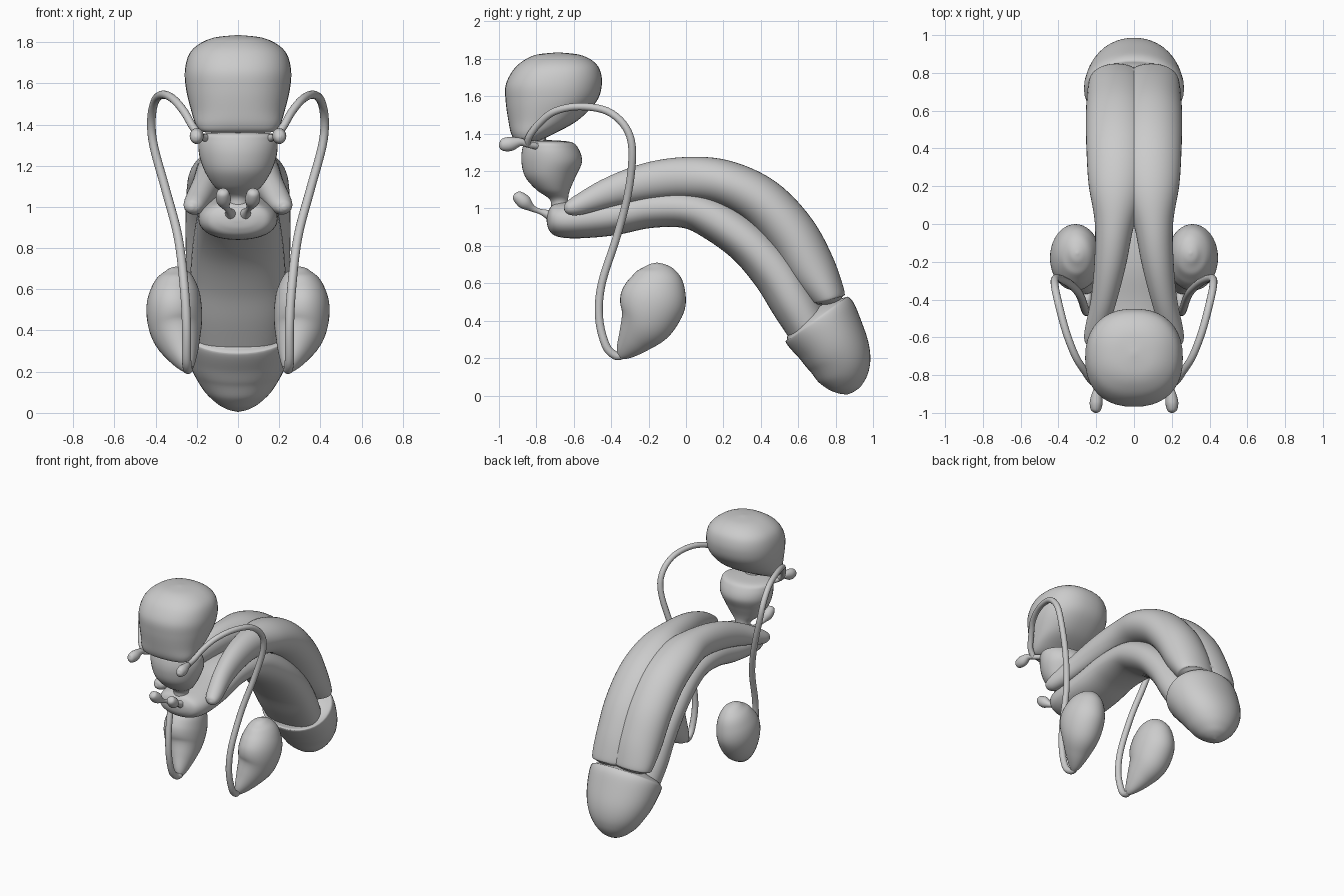
import bpy, bmesh, math
from mathutils import Vector


def spline(rows, steps):
    """Catmull-Rom through rows of numbers."""
    out = []
    n = len(rows)
    for i in range(n - 1):
        p0, p1, p2, p3 = (rows[max(0, min(n - 1, i + k))] for k in (-1, 0, 1, 2))
        for s in range(steps):
            t = s / steps
            out.append([0.5 * (2 * b + (c - a) * t + (2 * a - 5 * b + 4 * c - d) * t * t
                               + (3 * b - a - 3 * c + d) * t ** 3)
                        for a, b, c, d in zip(p0, p1, p2, p3)])
    out.append(list(rows[-1]))
    return out


def loft(name, rows, mirror=False, upright=False, power=2.0, sides=40, steps=6):
    """Skin rows of (x, y, z, half width, half depth) with superellipse rings."""
    pts = spline(rows, steps)
    pos = [Vector(p[:3]) for p in pts]
    bm = bmesh.new()
    rings = []
    for i, p in enumerate(pts):
        tan = pos[min(i + 1, len(pos) - 1)] - pos[max(i - 1, 0)]
        tan = Vector((0, 0, 1)) if upright else tan.normalized()
        u = Vector((1, 0, 0))
        u = (u - tan * u.dot(tan)).normalized()
        v = tan.cross(u)
        ring = []
        for k in range(sides):
            a = 2 * math.pi * k / sides
            c, s = math.cos(a), math.sin(a)
            c = math.copysign(abs(c) ** (2 / power), c)
            s = math.copysign(abs(s) ** (2 / power), s)
            ring.append(bm.verts.new(pos[i] + u * c * max(p[3], .003) + v * s * max(p[4], .003)))
        rings.append(ring)
    for a, b in zip(rings, rings[1:]):
        for k in range(sides):
            j = (k + 1) % sides
            bm.faces.new((a[k], a[j], b[j], b[k]))
    bm.faces.new(rings[0])
    bm.faces.new(rings[-1])
    bmesh.ops.recalc_face_normals(bm, faces=bm.faces)
    me = bpy.data.meshes.new(name)
    bm.to_mesh(me)
    bm.free()
    me.shade_smooth()
    ob = bpy.data.objects.new(name, me)
    bpy.context.collection.objects.link(ob)
    if mirror:
        ob.modifiers.new("Mirror", 'MIRROR')
    return ob


def mid(*rows):
    """Rows on the centre plane."""
    return [(0, *r) for r in rows]


# Bladder
loft("bladder", mid(
    (-.83, 1.36, .10, .03), (-.845, 1.365, .17, .065), (-.82, 1.40, .205, .115),
    (-.765, 1.47, .228, .185), (-.722, 1.57, .252, .242), (-.707, 1.66, .258, .257),
    (-.692, 1.74, .238, .232), (-.685, 1.79, .19, .185), (-.685, 1.822, .115, .115),
    (-.685, 1.834, .01, .01)), upright=True, power=2.3)
loft("bladder_neck", mid((-.80, 1.42, .07, .05), (-.79, 1.36, .06, .045),
                         (-.77, 1.31, .08, .06)), upright=True)

# Prostate narrowing into the urethra
loft("prostate", mid(
    (-.75, 1.365, .04, .03), (-.735, 1.355, .165, .12), (-.725, 1.32, .19, .15),
    (-.718, 1.25, .188, .162), (-.725, 1.17, .16, .135), (-.71, 1.10, .115, .09),
    (-.68, 1.05, .06, .05), (-.67, 1.0, .055, .05), (-.66, .95, .06, .05)), upright=True)

# Lower spongy body with bulb at the rear
loft("spongy_body", mid(
    (-.745, .94, .02, .01), (-.735, .94, .10, .05), (-.70, .94, .16, .085),
    (-.60, .94, .19, .10), (-.40, .96, .19, .105), (-.20, 1.0, .185, .105),
    (0, 1.0, .19, .105), (.15, .945, .20, .115), (.33, .82, .22, .12),
    (.48, .66, .232, .13), (.58, .50, .235, .13), (.66, .36, .22, .12)), power=2.2)

# Paired upper bodies, splitting into two legs at the rear
loft("cavernous_body", [
    (.226, -.65, .995, .01, .01), (.222, -.63, 1.0, .04, .035), (.205, -.57, 1.02, .057, .055),
    (.16, -.40, 1.09, .068, .08), (.125, -.20, 1.145, .085, .10), (.104, 0, 1.165, .104, .11),
    (.09, .20, 1.14, .15, .12), (.085, .40, 1.04, .167, .13), (.085, .56, .87, .17, .135),
    (.085, .67, .68, .165, .13), (.09, .75, .545, .15, .10), (.09, .765, .51, .13, .08),
    (.09, .77, .49, .07, .03)], mirror=True)

# Glans
loft("glans", mid(
    (.675, .45, .15, .11), (.695, .42, .245, .185), (.715, .39, .265, .21),
    (.775, .29, .25, .192), (.817, .20, .218, .174), (.842, .11, .165, .142),
    (.855, .05, .105, .095), (.86, .02, .055, .05), (.862, .006, .005, .005)), power=2.1)

# Testes
loft("testis", [
    (.24, -.36, .20, .01, .01), (.25, -.33, .235, .042, .05), (.275, -.27, .31, .088, .10),
    (.30, -.21, .40, .125, .15), (.31, -.178, .50, .135, .176), (.305, -.16, .59, .12, .155),
    (.30, -.155, .66, .085, .11), (.30, -.155, .698, .04, .05),
    (.30, -.155, .71, .005, .005)], mirror=True)

# Sperm ducts looping from testes up and over to the prostate
duct = [(.24, -.345, .215), (.245, -.38, .215), (.25, -.43, .27), (.25, -.465, .42),
        (.26, -.45, .60), (.29, -.37, .85), (.35, -.31, 1.08), (.41, -.287, 1.30),
        (.42, -.32, 1.43), (.40, -.42, 1.52), (.36, -.57, 1.545), (.31, -.70, 1.52),
        (.26, -.78, 1.46), (.22, -.835, 1.39), (.18, -.85, 1.34)]
loft("sperm_duct", [(*p, .023 - .0003 * i, .023 - .0003 * i) for i, p in enumerate(duct)],
     mirror=True, sides=14, steps=5)

# Seminal vesicles and small bulb glands: a pod on a thin stem
loft("seminal_vesicle", [
    (.205, -1.0, 1.34, .005, .005), (.203, -.985, 1.34, .026, .03), (.20, -.94, 1.345, .034, .038),
    (.195, -.885, 1.355, .022, .022), (.18, -.84, 1.34, .016, .016), (.14, -.78, 1.33, .02, .02)],
    mirror=True, sides=20)
loft("bulb_gland", [
    (.075, -.915, 1.08, .005, .005), (.074, -.905, 1.07, .028, .028), (.07, -.865, 1.035, .036, .038),
    (.058, -.82, 1.0, .018, .018), (.045, -.77, .98, .016, .016), (.03, -.70, .955, .04, .04)],
    mirror=True, sides=20)
